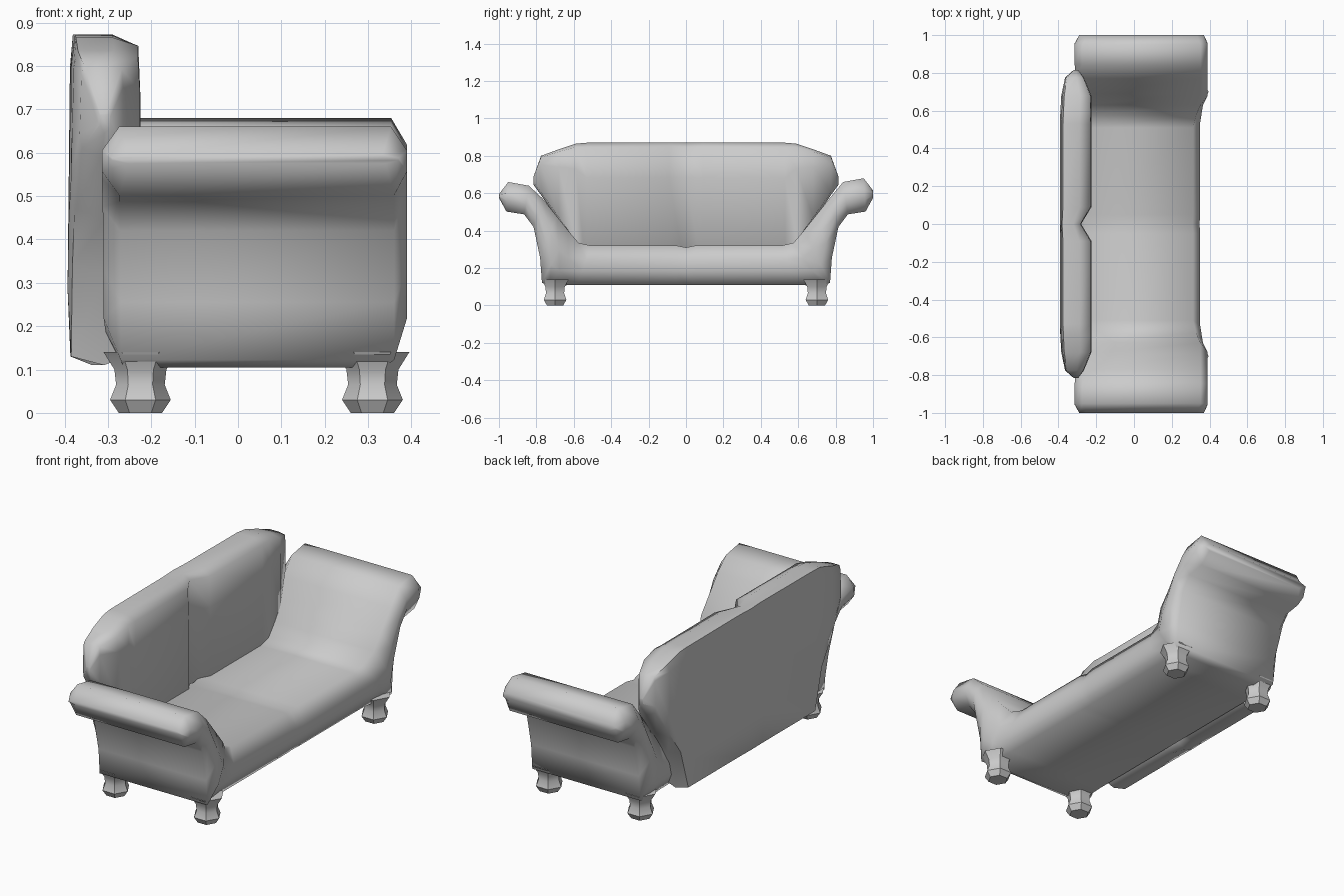
import bpy, bmesh, math

if "Cube" in bpy.data.objects:
    bpy.data.objects.remove(bpy.data.objects["Cube"])


def loft(name, rings, smooth_deg):
    """Skin a list of equal-length point rings and cap both ends."""
    bm = bmesh.new()
    vr = [[bm.verts.new(p) for p in ring] for ring in rings]
    n = len(vr[0])
    for a, b in zip(vr, vr[1:]):
        for i in range(n):
            j = (i + 1) % n
            bm.faces.new((a[i], a[j], b[j], b[i]))
    bm.faces.new(vr[0])
    bm.faces.new(vr[-1])
    bmesh.ops.recalc_face_normals(bm, faces=bm.faces)
    me = bpy.data.meshes.new(name)
    bm.to_mesh(me)
    bm.free()
    ob = bpy.data.objects.new(name, me)
    bpy.context.collection.objects.link(ob)
    bpy.ops.object.select_all(action='DESELECT')
    ob.select_set(True)
    bpy.context.view_layer.objects.active = ob
    bpy.ops.object.shade_smooth_by_angle(angle=math.radians(smooth_deg))
    return ob


def both_sides(stations, ring):
    """Rings running from -y through the centre station to +y."""
    left = [ring(s, -1) for s in reversed(stations[1:])]
    return left + [ring(s, 1) for s in stations]


# Seat and arms: one padded band sweeping up and out at each end
# (inner y, inner z, outer y, outer z, back x, front x)
BAND = [
    (0.00, 0.31, 0.00, 0.11, -0.30, 0.347),
    (0.05, 0.32, 0.05, 0.11, -0.30, 0.35),
    (0.51, 0.32, 0.58, 0.11, -0.30, 0.35),
    (0.575, 0.335, 0.73, 0.105, -0.305, 0.365),
    (0.63, 0.40, 0.77, 0.122, -0.31, 0.39),
    (0.69, 0.475, 0.78, 0.255, -0.31, 0.39),
    (0.77, 0.575, 0.815, 0.42, -0.312, 0.39),
    (0.84, 0.65, 0.865, 0.487, -0.314, 0.39),
    (0.95, 0.67, 0.96, 0.502, -0.314, 0.39),
    (1.00, 0.605, 1.00, 0.575, -0.29, 0.37),
]


def band_ring(s, side):
    yi, zi, yo, zo, xb, xf = s
    if yi > 0.8:                      # the +y arm roll stands a little higher
        zi += 0.01 * side
    pts = []
    for x, t in ((xb + .04, 0), (xf - .037, 0), (xf, .35), (xf, .65),
                 (xf - .03, 1), (xb + .04, 1), (xb, .65), (xb, .35)):
        pts.append((x, side * (yi + (yo - yi) * t), zi + (zo - zi) * t))
    return pts


loft("seat_and_arms", both_sides(BAND, band_ring), 70)

# Backrest: tapered cushion with a vertical crease in the middle
# (y, top z, bottom z, front x, back x)
BACK = [
    (0.00, 0.872, 0.12, -0.28, -0.392),
    (0.09, 0.872, 0.12, -0.225, -0.393),
    (0.53, 0.87, 0.12, -0.225, -0.393),
    (0.59, 0.865, 0.33, -0.225, -0.39),
    (0.68, 0.835, 0.46, -0.226, -0.385),
    (0.775, 0.80, 0.60, -0.265, -0.365),
    (0.815, 0.69, 0.655, -0.295, -0.32),
]


def back_ring(s, side):
    y, zt, zb, xf, xb = s
    h, w = zt - zb, xf - xb
    prof = ((xb + .10 * w, zt), (xb + .62 * w, zt), (xf - .03 * w, zt - .035 * h),
            (xf, zt - .25 * h), (xf, zb + .03 * h), (xb + .5 * w, zb - .01),
            (xb + .05 * w, zb + .01), (xb, zb + .22 * h), (xb + .04 * w, zt - .1 * h))
    return [(x, side * y, z) for x, z in prof]


loft("backrest", both_sides(BACK, back_ring), 70)

# Feet: hexagonal turned feet
FOOT = [(0.05, 0.0), (0.07, 0.03), (0.056, 0.065), (0.06, 0.10), (0.085, 0.14)]
for xname, cx in (("back", -0.225), ("front", 0.31)):
    for yname, cy in (("left", -0.70), ("right", 0.70)):
        rings = [[(cx + r * math.cos(k * math.pi / 3),
                   cy + r * math.sin(k * math.pi / 3), z) for k in range(6)]
                 for r, z in FOOT]
        loft(f"{xname}_{yname}_foot", rings, 35)
